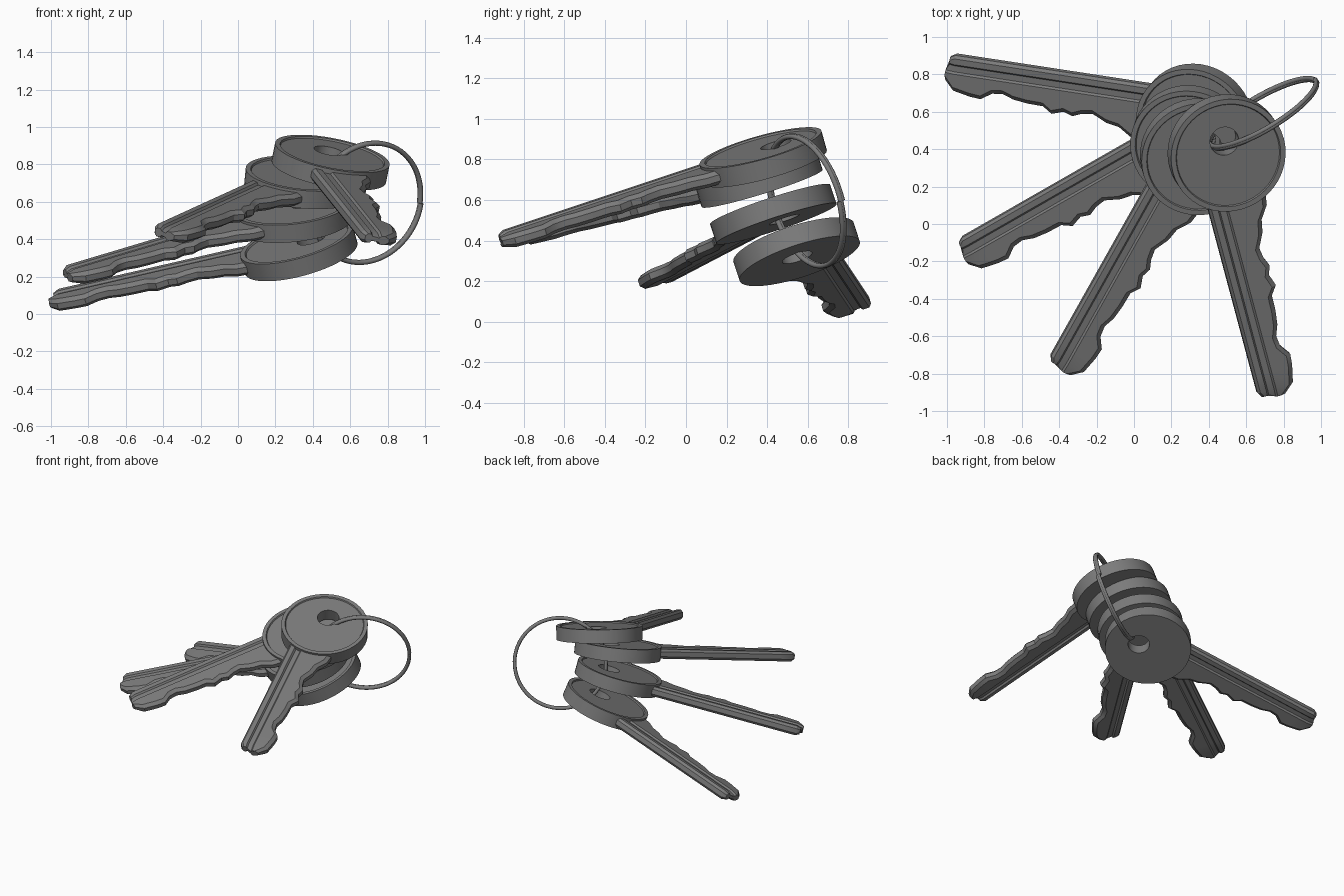
import bpy, bmesh, math
from mathutils import Vector, Matrix

if "Cube" in bpy.data.objects:
    bpy.data.objects.remove(bpy.data.objects["Cube"])

steel = bpy.data.materials.new("dark_steel")
steel.diffuse_color = (0.2, 0.2, 0.2, 1)
steel.use_nodes = True
steel.node_tree.nodes["Principled BSDF"].inputs["Base Color"].default_value = steel.diffuse_color


def loft(bm, loops, closed=False):
    """Skin consecutive loops of equal length; optionally join last to first."""
    rows = [[bm.verts.new(p) for p in lp] for lp in loops]
    pairs = list(zip(rows, rows[1:]))
    if closed:
        pairs.append((rows[-1], rows[0]))
    n = len(rows[0])
    for a, b in pairs:
        for i in range(n):
            j = (i + 1) % n
            bm.faces.new((a[i], a[j], b[j], b[i]))
    if not closed:
        bm.faces.new(rows[0])
        bm.faces.new(rows[-1])


def finish(bm, name, matrix, angle):
    bmesh.ops.recalc_face_normals(bm, faces=bm.faces[:])
    me = bpy.data.meshes.new(name)
    bm.to_mesh(me)
    bm.free()
    me.materials.append(steel)
    ob = bpy.data.objects.new(name, me)
    bpy.context.collection.objects.link(ob)
    ob.matrix_world = matrix
    bpy.ops.object.select_all(action='DESELECT')
    ob.select_set(True)
    bpy.context.view_layer.objects.active = ob
    bpy.ops.object.shade_smooth_by_angle(angle=math.radians(angle))
    return ob


def circle(r, z, cx=0.0, n=48):
    return [(cx + r * math.cos(2 * math.pi * i / n), r * math.sin(2 * math.pi * i / n), z)
            for i in range(n)]


def key_head(name, m):
    # round bow: flat underside, slightly sunken top face, offset hole
    bm = bmesh.new()
    loft(bm, [circle(.312, -.05), circle(.312, .05), circle(.285, .05), circle(.28, .041),
              circle(.078, .041, -.08), circle(.078, -.05, -.08)], closed=True)
    finish(bm, name, m, 25)


# distance along the key and position of the toothed edge
TEETH = [(.24, .15), (.34, .135), (.41, .088), (.48, .075), (.56, .036), (.62, .045),
         (.67, .066), (.72, .049), (.785, .071), (.835, .036), (.92, .034), (1.0, .024),
         (1.06, .002), (1.12, .009), (1.18, .05), (1.24, .045), (1.335, .025), (1.385, -.03)]


def key_blade(name, m):
    # grooved section swept along the key, toothed on one side
    bm = bmesh.new()
    loops = []
    for s, w in TEETH:
        tip = s > 1.36
        h = .024 if tip else .035
        back = -.158 if tip else -.175
        top = [(back, h * .5), (back + .014, h), (-.128, h), (-.118, h - .012),
               (-.084, h - .012), (-.074, h), (w - .025, h), (w, h * .45)]
        sec = top + [(y, -z) for y, z in reversed(top)]
        loops.append([(s - (.02 if tip and y < -.1 else 0), y, z) for y, z in sec])
    loft(bm, loops)
    finish(bm, name, m, 30)


# key: head centre, plan direction of blade, slope in x, slope in y
KEYS = [((.495, .38, .81), (.258, -.966), -.20, .28),
        ((.347, .36, .705), (-.490, -.872), -.095, .31),
        ((.295, .43, .53), (-.868, -.497), .11, .33),
        ((.325, .545, .345), (-.988, .151), .28, .33)]

for i, (c, d, a, b) in enumerate(KEYS, 1):
    X = Vector((d[0], d[1], a * d[0] + b * d[1])).normalized()
    Z = Vector((-a, -b, 1)).normalized()
    Y = Z.cross(X)
    m = Matrix.Translation(c) @ Matrix((X, Y, Z)).transposed().to_4x4()
    key_head(f"key_head_{i}", m)
    key_blade(f"key_blade_{i}", m)

# split ring: wire wound twice around
d = Vector((.86, .51, 0)).normalized()
n = d.cross(Vector((.117, -.24, .965))).normalized()
u = n.cross(d)
m = Matrix.Translation((.69, .594, .595)) @ Matrix((d, u, n)).transposed().to_4x4()
bm = bmesh.new()
loops = []
STEPS, R, r = 192, .33, .013
for i in range(STEPS + 1):
    t = 4 * math.pi * i / STEPS
    off = -.01 + .02 * i / STEPS
    loops.append([((R + r * math.cos(k * math.pi / 5)) * math.cos(t),
                   (R + r * math.cos(k * math.pi / 5)) * math.sin(t),
                   off + r * math.sin(k * math.pi / 5)) for k in range(10)])
loft(bm, loops)
finish(bm, "key_ring", m, 50)
